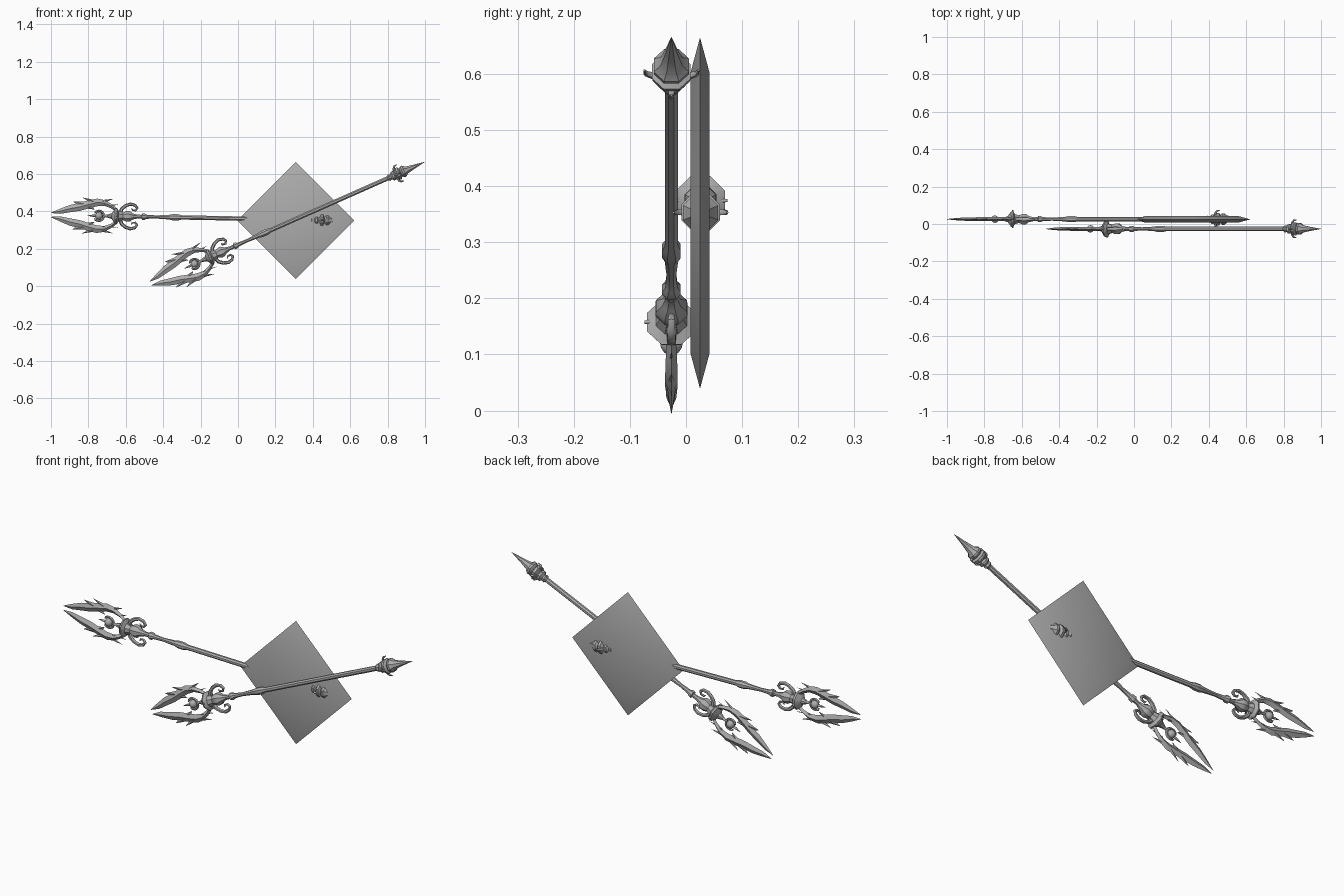
import bpy, bmesh, math
from mathutils import Matrix, Vector

cube = bpy.data.objects.get("Cube")
if cube:
    bpy.data.objects.remove(cube)

grey = bpy.data.materials.new("stone_grey")
grey.use_nodes = True
grey.diffuse_color = (0.42, 0.42, 0.42, 1)
grey.node_tree.nodes["Principled BSDF"].inputs["Base Color"].default_value = (0.42, 0.42, 0.42, 1)


def finish(name, bm, matrix, angle=35):
    """Turn a bmesh into a placed, shaded object."""
    bmesh.ops.recalc_face_normals(bm, faces=bm.faces)
    mesh = bpy.data.meshes.new(name)
    bm.to_mesh(mesh)
    bm.free()
    mesh.materials.append(grey)
    obj = bpy.data.objects.new(name, mesh)
    bpy.context.collection.objects.link(obj)
    obj.matrix_world = matrix
    bpy.ops.object.select_all(action="DESELECT")
    obj.select_set(True)
    bpy.context.view_layer.objects.active = obj
    bpy.ops.object.shade_smooth_by_angle(angle=math.radians(angle))
    return obj


def skin(bm, rings):
    """Bridge equal rings of points and cap both ends."""
    loops = [[bm.verts.new(p) for p in ring] for ring in rings]
    n = len(loops[0])
    for a, b in zip(loops, loops[1:]):
        for i in range(n):
            j = (i + 1) % n
            bm.faces.new((a[i], a[j], b[j], b[i]))
    bm.faces.new(loops[0])
    bm.faces.new(loops[-1])


def lathe(bm, profile, sides=8):
    """Spin (along, radius) pairs about the staff axis."""
    turns = [math.tau * (i + 0.5) / sides for i in range(sides)]
    skin(bm, [[(u, r * math.cos(t), r * math.sin(t)) for t in turns] for u, r in profile])


def blade(bm, stations, side):
    """Diamond section blade from (along, outer, inner, half thickness)."""
    skin(bm, [[(u, 0, o * side), (u, t, (o + i) / 2 * side),
               (u, 0, i * side), (u, -t, (o + i) / 2 * side)] for u, o, i, t in stations])


def barb(bm, base_a, base_b, tip, t, side):
    """Thin pointed flame tongue in the prong plane."""
    a, b, c = [Vector((p[0], 0, p[1] * side)) for p in (base_a, base_b, tip)]
    mid = (a + b) / 2
    off = Vector((0, t, 0))
    ring = [bm.verts.new(p) for p in (a, mid + off, b, mid - off)]
    top = bm.verts.new(c)
    for i in range(4):
        bm.faces.new((ring[i], ring[(i + 1) % 4], top))
    bm.faces.new(ring)


def tube(bm, path, radii, spin=0, sides=6):
    """Tapered tube along an (along, out) path, turned about the staff axis."""
    pts = [Vector((u, 0, w)) for u, w in path]
    turn = Matrix.Rotation(spin, 3, "X")
    rings = []
    for k, p in enumerate(pts):
        d = (pts[min(k + 1, len(pts) - 1)] - pts[max(k - 1, 0)]).normalized()
        side = d.cross(Vector((0, 1, 0)))
        rings.append([turn @ (p + radii[k] * (side * math.cos(t) + Vector((0, math.sin(t), 0))))
                      for t in (math.tau * i / sides for i in range(sides))])
    skin(bm, rings)


SHAFT = [(0.45, 0.011), (0.485, 0.011), (0.488, 0.018), (0.502, 0.018), (0.51, 0.012),
         (0.56, 0.009), (0.63, 0.013), (0.65, 0.018), (0.68, 0.018), (0.70, 0.0125), (1.40, 0.0125)]
COLLAR = [(0.30, 0.008), (0.325, 0.017), (0.343, 0.044), (0.352, 0.047), (0.362, 0.03),
          (0.385, 0.022), (0.405, 0.031), (0.422, 0.03), (0.437, 0.018), (0.46, 0.012)]
BUTT = [(1.385, 0.012), (1.395, 0.02), (1.405, 0.016), (1.415, 0.027), (1.425, 0.027),
        (1.432, 0.02), (1.443, 0.036), (1.455, 0.037), (1.462, 0.024), (1.472, 0.034),
        (1.482, 0.034), (1.498, 0.021), (1.54, 0.012), (1.605, 0.0005)]
PRONG = [(0, 0.012, 0.01, 0.001), (0.05, 0.035, 0.007, 0.006), (0.10, 0.055, 0.016, 0.009),
         (0.155, 0.068, 0.025, 0.01), (0.20, 0.082, 0.038, 0.011), (0.245, 0.092, 0.051, 0.011),
         (0.285, 0.085, 0.054, 0.011), (0.32, 0.066, 0.042, 0.01), (0.355, 0.04, 0.018, 0.009)]
HORN = [(0.37, 0.015), (0.378, 0.04), (0.40, 0.058), (0.425, 0.066), (0.45, 0.06),
        (0.461, 0.045), (0.452, 0.033), (0.435, 0.034), (0.43, 0.044)]
HORN_R = [0.01, 0.01, 0.009, 0.009, 0.008, 0.007, 0.006, 0.005, 0.002]


def staff(prefix, x, y, z, degrees):
    m = Matrix.Translation((x, y, z)) @ Matrix.Rotation(-math.radians(degrees), 4, "Y")

    # Turned parts along the axis
    for name, profile in (("shaft", SHAFT), ("collar", COLLAR), ("butt_spike", BUTT)):
        bm = bmesh.new()
        lathe(bm, profile)
        finish(prefix + name, bm, m)

    # Flame prongs with their tongues, and curled horns
    for side, label in ((1, "upper_"), (-1, "lower_")):
        bm = bmesh.new()
        blade(bm, PRONG, side)
        barb(bm, (0.15, 0.05), (0.20, 0.075), (0.115, 0.075), 0.007, side)
        barb(bm, (0.21, 0.07), (0.26, 0.08), (0.165, 0.097), 0.008, side)
        barb(bm, (0.23, 0.08), (0.27, 0.065), (0.335, 0.093), 0.008, side)
        barb(bm, (0.27, 0.06), (0.31, 0.05), (0.36, 0.062), 0.007, side)
        barb(bm, (0.18, 0.04), (0.22, 0.05), (0.235, 0.032), 0.006, side)
        finish(prefix + label + "prong", bm, m)
        bm = bmesh.new()
        tube(bm, HORN, HORN_R, 0 if side > 0 else math.pi)
        finish(prefix + label + "horn", bm, m, 60)

    # Orb held in a ring between the prongs
    bm = bmesh.new()
    bmesh.ops.create_uvsphere(bm, u_segments=12, v_segments=8, radius=0.02,
                              matrix=Matrix.Translation((0.256, 0, 0)))
    finish(prefix + "orb", bm, m, 60)
    bm = bmesh.new()
    arc = [math.radians(-150 + 20 * i) for i in range(16)]
    tube(bm, [(0.256 + 0.027 * math.cos(t), 0.027 * math.sin(t)) for t in arc],
         [0.002] + [0.006] * 14 + [0.002])
    lathe(bm, [(0.276, 0.005), (0.295, 0.007), (0.315, 0.01)], 6)
    lathe(bm, [(0.195, 0.0005), (0.225, 0.006), (0.24, 0.006)], 6)
    finish(prefix + "orb_ring", bm, m, 60)

    # Small hooks around the butt, side pins on the collar
    bm = bmesh.new()
    for i in range(4):
        tube(bm, [(1.43, 0.015), (1.437, 0.035), (1.445, 0.045), (1.46, 0.048)],
             [0.006, 0.006, 0.005, 0.002], i * math.pi / 2)
    finish(prefix + "butt_hooks", bm, m, 60)
    bm = bmesh.new()
    for spin in (math.pi / 2, -math.pi / 2):
        tube(bm, [(0.352, 0.02), (0.352, 0.048)], [0.006, 0.003], spin)
    finish(prefix + "collar_pins", bm, m, 60)


staff("front_staff_", -0.467, -0.026, 0.015, 23.9)
staff("back_staff_", -1.0, 0.026, 0.381, -1.1)

# Diamond plate with a bevelled rim, smooth all over
bm = bmesh.new()
corners = [(1, 0), (0, 1), (-1, 0), (0, -1)]
skin(bm, [[(h * cx, d, h * cz) for cx, cz in corners]
          for h, d in ((0.25, -0.017), (0.313, 0), (0.25, 0.017))])
finish("diamond_plate", bm, Matrix.Translation((0.309, 0.025, 0.352)), 60)
